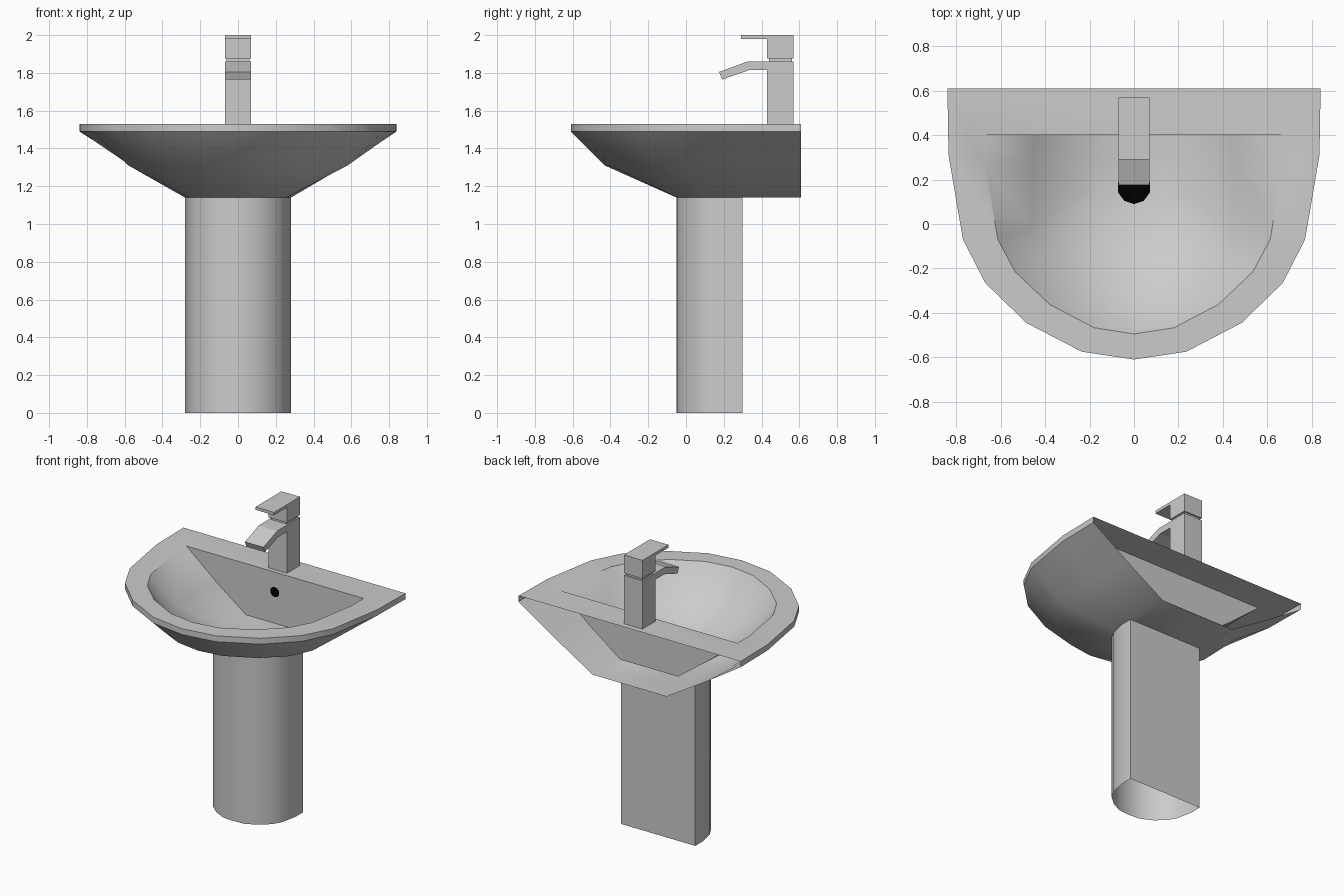
import bpy, bmesh, math

if "Cube" in bpy.data.objects:
    bpy.data.objects.remove(bpy.data.objects["Cube"])


def finish(name, bm, smooth=None, recalc=True):
    if recalc:
        bmesh.ops.recalc_face_normals(bm, faces=bm.faces)
    me = bpy.data.meshes.new(name)
    bm.to_mesh(me)
    bm.free()
    ob = bpy.data.objects.new(name, me)
    bpy.context.collection.objects.link(ob)
    if smooth:
        bpy.ops.object.select_all(action='DESELECT')
        ob.select_set(True)
        bpy.context.view_layer.objects.active = ob
        bpy.ops.object.shade_smooth_by_angle(angle=math.radians(smooth))
    return ob


def chain(bm, half, z):
    """Open D-shaped chain, mirrored from the front centre to both back corners."""
    pts = [(-x, y) for x, y in reversed(half[1:])] + half
    return [bm.verts.new((x, y, z)) for x, y in pts]


def bridge(bm, a, b):
    for i in range(len(a) - 1):
        bm.faces.new((a[i], a[i + 1], b[i + 1], b[i]))


def extrude_x(name, profile, w):
    """Prism of a (y, z) profile, centred on x = 0."""
    bm = bmesh.new()
    l = [bm.verts.new((-w, y, z)) for y, z in profile]
    r = [bm.verts.new((w, y, z)) for y, z in profile]
    bm.faces.new(l)
    bm.faces.new(r[::-1])
    bridge(bm, l + l[:1], r + r[:1])
    return finish(name, bm)


def box(y0, y1, z0, z1):
    return [(y0, z0), (y1, z0), (y1, z1), (y0, z1)]


# Half outlines
outer = [(0, -.61), (.235, -.575), (.485, -.445), (.67, -.265), (.77, -.07), (.835, .31), (.84, .61)]
belly = [(0, -.43), (.17, -.405), (.36, -.31), (.51, -.17), (.58, -.02), (.57, .31), (.56, .61)]
foot = [(0, -.05), (.08, -.045), (.16, -.005), (.223, .05), (.257, .11), (.28, .22), (.28, .3)]
base = foot[:5] + [(.28, .3), (.28, .61)]
inner = [(0, -.495), (.18, -.467), (.38, -.362), (.535, -.215), (.613, -.07), (.67, .27), (.67, .4)]
bowl = [(0, -.36), (.14, -.335), (.29, -.25), (.405, -.13), (.46, -.01), (.455, .27), (.445, .4)]
floor = [(0, 0), (.07, .01), (.13, .045), (.18, .1), (.205, .16), (.22, .29), (.22, .4)]

# Basin: outer shell (open at the back), rim and bowl
bm = bmesh.new()
rings = [chain(bm, h, z) for h, z in (
    (base, 1.14), (belly, 1.31), (outer, 1.49), (outer, 1.53),
    (inner, 1.53), (bowl, 1.345), (floor, 1.18))]
for a, b in zip(rings, rings[1:]):
    bridge(bm, a, b)
bm.faces.new(rings[0])
bm.faces.new(rings[-1])
o, i, m, f = rings[3:7]
bm.faces.new((o[0], o[-1], i[-1], i[0]))
bm.faces.new((i[0], i[-1], m[-1], f[-1], f[0], m[0]))
finish("basin", bm, 42)

# Pedestal, open at the bottom
bm = bmesh.new()
a, b = chain(bm, foot, 0), chain(bm, foot, 1.14)
bridge(bm, a + a[:1], b + b[:1])
finish("pedestal", bm, 50)

# Tap
extrude_x("tap_body", [(.43, 1.53), (.57, 1.53), (.57, 1.86), (.325, 1.86), (.175, 1.805),
                       (.192, 1.765), (.335, 1.815), (.43, 1.815)], .07)
extrude_x("tap_neck", box(.44, .56, 1.86, 1.875), .06)
extrude_x("tap_lever", [(.43, 1.875), (.57, 1.875), (.57, 2.0), (.29, 2.0),
                        (.29, 1.98), (.43, 1.98)], .07)

# Drain and overflow holes
black = bpy.data.materials.new("black")
black.diffuse_color = (0, 0, 0, 1)
black.use_nodes = True
black.node_tree.nodes["Principled BSDF"].inputs["Base Color"].default_value = black.diffuse_color
for name, loc, r, tilt in (("drain", (0, .165, 1.184), .075, 0),
                           ("overflow", (0, .397, 1.395), .035, math.pi / 2)):
    bpy.ops.mesh.primitive_circle_add(vertices=10, radius=r, fill_type='NGON',
                                      location=loc, rotation=(tilt, 0, 0))
    ob = bpy.context.object
    ob.name = name
    ob.data.materials.append(black)
